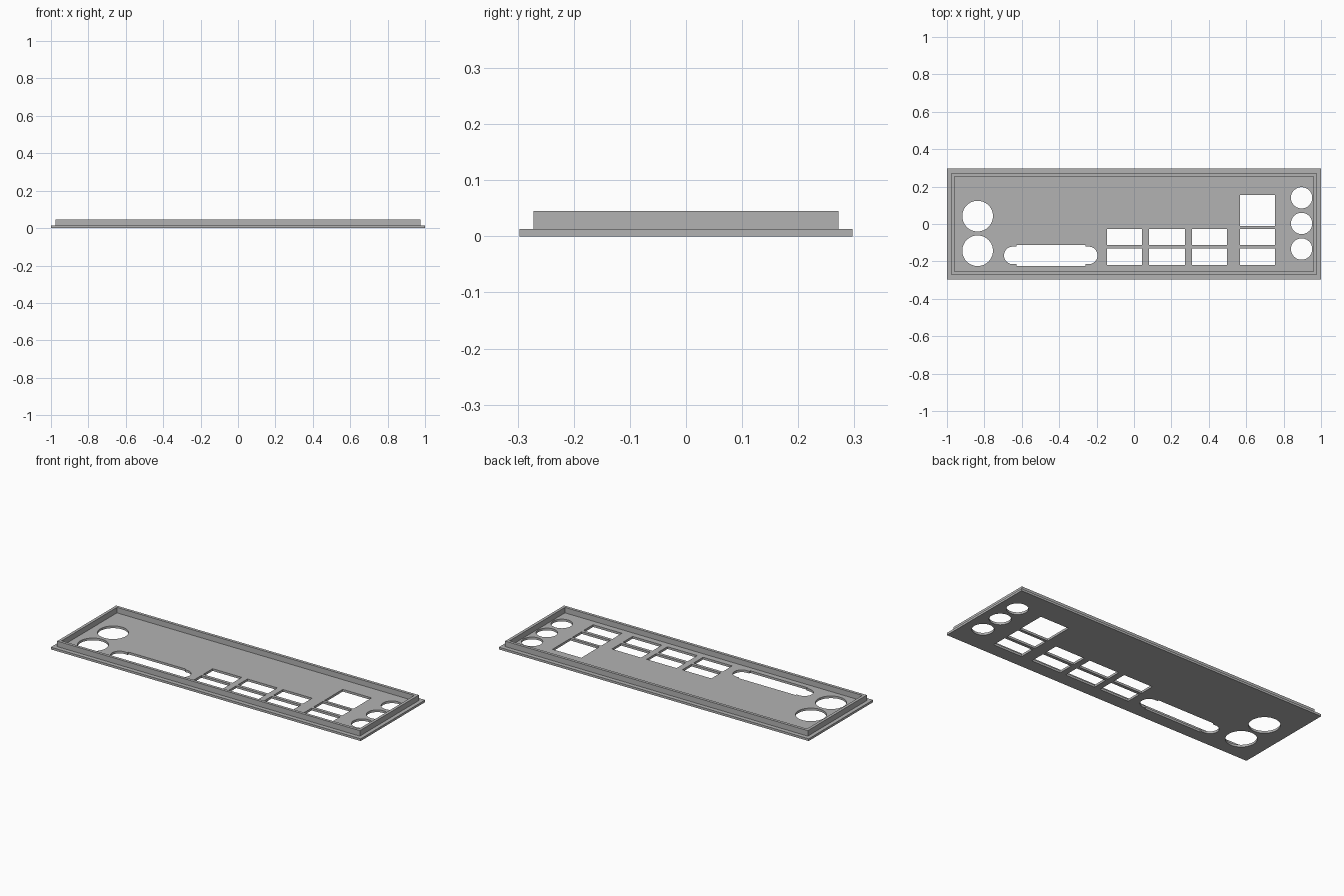
import bpy
import bmesh
from math import sin, cos, pi

cube = bpy.data.objects.get("Cube")
if cube:
    bpy.data.objects.remove(cube, do_unlink=True)

steel = bpy.data.materials.new("light grey steel")
steel.use_nodes = True
GREY = (0.45, 0.45, 0.45, 1)
steel.diffuse_color = GREY
steel.node_tree.nodes["Principled BSDF"].inputs["Base Color"].default_value = GREY


def rect(x0, x1, y0, y1):
    return [(x0, y0), (x1, y0), (x1, y1), (x0, y1)]


def arc(cx, cy, r, start, end, n):
    angles = [start + (end - start) * i / n for i in range(n + 1)]
    return [(cx + r * cos(a), cy + r * sin(a)) for a in angles]


def circle(cx, cy, r):
    return arc(cx, cy, r, 0, 2 * pi, 48)[:-1]


def sheet(name, outlines, z0, z1):
    """Extrude a flat outline with holes between two heights."""
    curve = bpy.data.curves.new(name + "_outline", "CURVE")
    curve.dimensions = "2D"
    curve.fill_mode = "BOTH"
    curve.extrude = (z1 - z0) / 2
    for pts in outlines:
        spline = curve.splines.new("POLY")
        spline.points.add(len(pts) - 1)
        for p, (x, y) in zip(spline.points, pts):
            p.co = (x, y, 0, 1)
        spline.use_cyclic_u = True
    helper = bpy.data.objects.new(name + "_outline", curve)
    bpy.context.collection.objects.link(helper)
    graph = bpy.context.evaluated_depsgraph_get()
    mesh = bpy.data.meshes.new_from_object(helper.evaluated_get(graph))
    bpy.data.objects.remove(helper, do_unlink=True)

    bm = bmesh.new()
    bm.from_mesh(mesh)
    bmesh.ops.remove_doubles(bm, verts=bm.verts, dist=0.0001)
    bmesh.ops.translate(bm, verts=bm.verts, vec=(0, 0, (z0 + z1) / 2))
    bmesh.ops.recalc_face_normals(bm, faces=bm.faces)
    for f in bm.faces:
        f.smooth = False
        f.material_index = 0
    bm.to_mesh(mesh)
    bm.free()
    mesh.materials.clear()
    mesh.materials.append(steel)
    mesh.name = name
    obj = bpy.data.objects.new(name, mesh)
    bpy.context.collection.objects.link(obj)
    return obj


# Round openings: two large at the right end, three small at the left end
holes = [circle(-0.836, y, 0.082) for y in (0.042, -0.143)]
holes += [circle(0.896, y, 0.057) for y in (0.14, 0.003, -0.134)]

# Paired slots in four columns, with a square opening above the last
for x0, x1 in ((-0.145, 0.043), (0.08, 0.273), (0.309, 0.498), (0.567, 0.753)):
    for y0, y1 in ((-0.113, -0.027), (-0.219, -0.131)):
        holes.append(rect(x0, x1, y0, y1))
holes.append(rect(0.567, 0.753, -0.011, 0.156))

# Long connector opening: rounded ends with a taller middle
cy, r = -0.168, 0.047
left_end = arc(-0.648, cy, r, pi / 2, 3 * pi / 2, 20)
right_end = arc(-0.242, cy, r, -pi / 2, pi / 2, 20)
xa, xb, ya, yb = -0.628, -0.258, -0.224, -0.112
holes.append(left_end + [(xa, cy - r), (xa, ya), (xb, ya), (xb, cy - r)]
             + right_end + [(xb, cy + r), (xb, yb), (xa, yb), (xa, cy + r)])

# Base plate with openings
sheet("base_plate", [rect(-1, 1, -0.297, 0.297)] + holes, 0, 0.013)

# Raised rim wall set in from the plate edge
ox, oy, wall = 0.977, 0.272, 0.017
sheet("raised_rim", [rect(-ox, ox, -oy, oy),
                     rect(wall - ox, ox - wall, wall - oy, oy - wall)], 0.013, 0.045)
